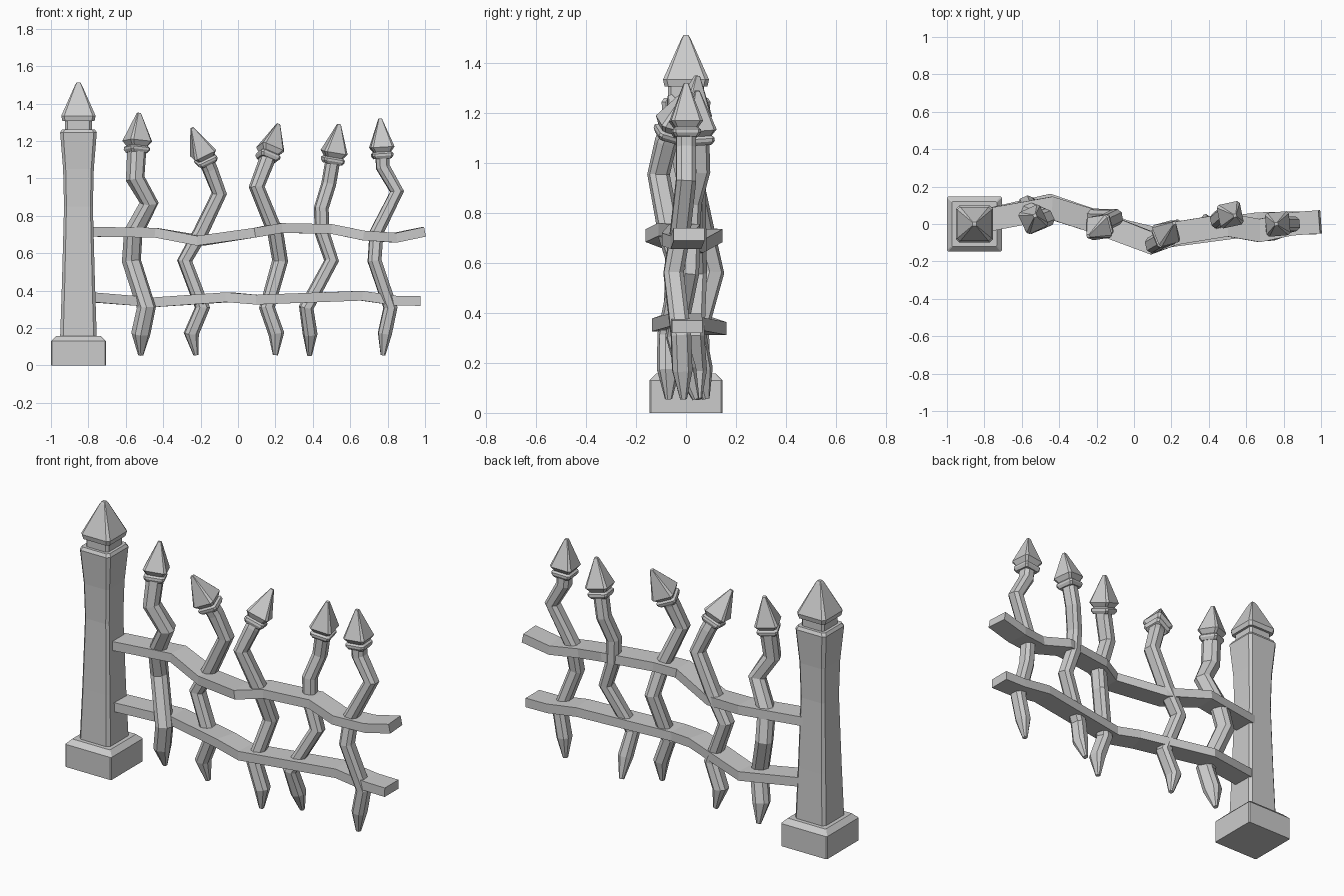
import bpy, bmesh, math
from mathutils import Vector

if "Cube" in bpy.data.objects:
    bpy.data.objects.remove(bpy.data.objects["Cube"])


def outline(hx, hy, c=0.0, twist=0.0):
    """Rectangle with optional cut corners, counter-clockwise, as 2D points."""
    pts = []
    for k, (sx, sy) in enumerate(((1, 1), (-1, 1), (-1, -1), (1, -1))):
        ends = [(sx * hx, sy * (hy - c)), (sx * (hx - c), sy * hy)]
        if k % 2:
            ends.reverse()
        pts += ends if c > 0 else ends[:1]
    ca, sa = math.cos(twist), math.sin(twist)
    return [(x * ca - y * sa, x * sa + y * ca) for x, y in pts]


def loft(name, rings):
    """Skin a stack of equal rings and close both ends."""
    bm = bmesh.new()
    rows = [[bm.verts.new(p) for p in r] for r in rings]
    n = len(rows[0])
    for a, b in zip(rows, rows[1:]):
        for i in range(n):
            j = (i + 1) % n
            bm.faces.new((a[i], a[j], b[j], b[i]))
    bm.faces.new(rows[0][::-1])
    bm.faces.new(rows[-1])
    bmesh.ops.recalc_face_normals(bm, faces=bm.faces)
    me = bpy.data.meshes.new(name)
    bm.to_mesh(me)
    bm.free()
    ob = bpy.data.objects.new(name, me)
    bpy.context.collection.objects.link(ob)


def sweep(name, path, outlines, ref):
    """Carry outlines along a bent path; ref sets the section's roll."""
    rings = []
    last = len(path) - 1
    for i, (p, shape) in enumerate(zip(path, outlines)):
        t = Vector()
        if i > 0:
            t += (p - path[i - 1]).normalized()
        if i < last:
            t += (path[i + 1] - p).normalized()
        u = ref.cross(t).normalized()
        v = t.normalized().cross(u)
        rings.append([p + u * a + v * b for a, b in shape])
    loft(name, rings)


def post_part(name, levels):
    """Square solid with cut corners from (z, half width) levels."""
    loft(name, [[Vector((a - .853, b, z)) for a, b in outline(h, h, h * cut)]
                for z, h in levels for cut in (.17 if name != "post_base" else .04,)])


# Post: plinth, waisted shaft, neck and pointed cap
post_part("post_base", [(0, .147), (.13, .147), (.157, .12)])
post_part("post_shaft", [(.15, .098), (.45, .088), (.85, .077), (1.05, .082),
                         (1.245, .098), (1.262, .088)])
post_part("post_neck", [(1.255, .072), (1.315, .072)])
post_part("post_cap", [(1.308, .086), (1.335, .092), (1.5, .018), (1.513, .01)])


# Wavy rails
def rail(name, *path):
    sweep(name, [Vector(p) for p in path], [outline(.062, .026)] * len(path),
          Vector((0, 0, 1)))


rail("upper_rail", (-.79, .02, .715), (-.44, .085, .71), (-.2, .01, .667),
     (.09, -.1, .71), (.22, -.05, .735), (.5, -.005, .73), (.67, -.035, .695),
     (.84, 0, .683), (.995, .012, .715))
rail("lower_rail", (-.79, .02, .365), (-.45, .1, .338), (-.05, -.04, .365),
     (.1, -.075, .352), (.66, 0, .373), (.84, .005, .347), (.975, .005, .345))


# Crooked pickets: all bend at shared heights plus one knee, then a neck
# that turns toward the spear tip
def picket(n, xs, ys, knee, tip, half, degrees):
    ref = Vector((0, 1, 0))
    tw = math.radians(degrees)
    y0, y1, y2, y3, y4 = ys
    ys = y0, (y0 + y1) / 2, y1, y2, (y2 + y3) / 2, y3, y4
    zs = .055, .17, .31, .56, .71, knee, knee + .13
    path = [Vector(p) for p in zip(xs, ys, zs)]
    tip = Vector(tip)
    base = tip + (path[-1] - tip).normalized() * .215
    stem = path + [base.lerp(tip, .08)]
    widths = [.012] + [half] * (len(stem) - 1)
    sweep(f"picket_{n}", stem, [outline(w, w * 1.1, w * .5, tw) for w in widths], ref)
    # Collar ring, pinch, flare and point
    spike = (0, .046), (.07, .056), (.13, .056), (.17, .046), (.29, .064), (1, .009)
    sweep(f"picket_spike_{n}", [base.lerp(tip, t) for t, _ in spike],
          [outline(w, w, w * .2, tw) for _, w in spike], ref)


picket(1, (-.52, -.52, -.49, -.57, -.56, -.475, -.55), (.08, .03, .1, .03, 0),
       .87, (-.53, .045, 1.35), .044, 25)
picket(2, (-.225, -.25, -.19, -.285, -.2, -.1, -.15), (.05, .03, .04, .035, .01),
       .92, (-.245, -.065, 1.27), .038, 8)
picket(3, (.2, .205, .155, .225, .2, .1, .15), (-.07, -.07, -.02, -.11, -.08),
       .955, (.215, .005, 1.29), .038, 15)
picket(4, (.382, .385, .365, .5, .45, .445, .485), (.04, -.04, .01, .02, .055),
       .84, (.54, .045, 1.29), .036, 12)
picket(5, (.775, .785, .815, .73, .74, .85, .775), (-.01, -.02, -.05, 0, 0),
       .93, (.76, 0, 1.32), .036, 5)
